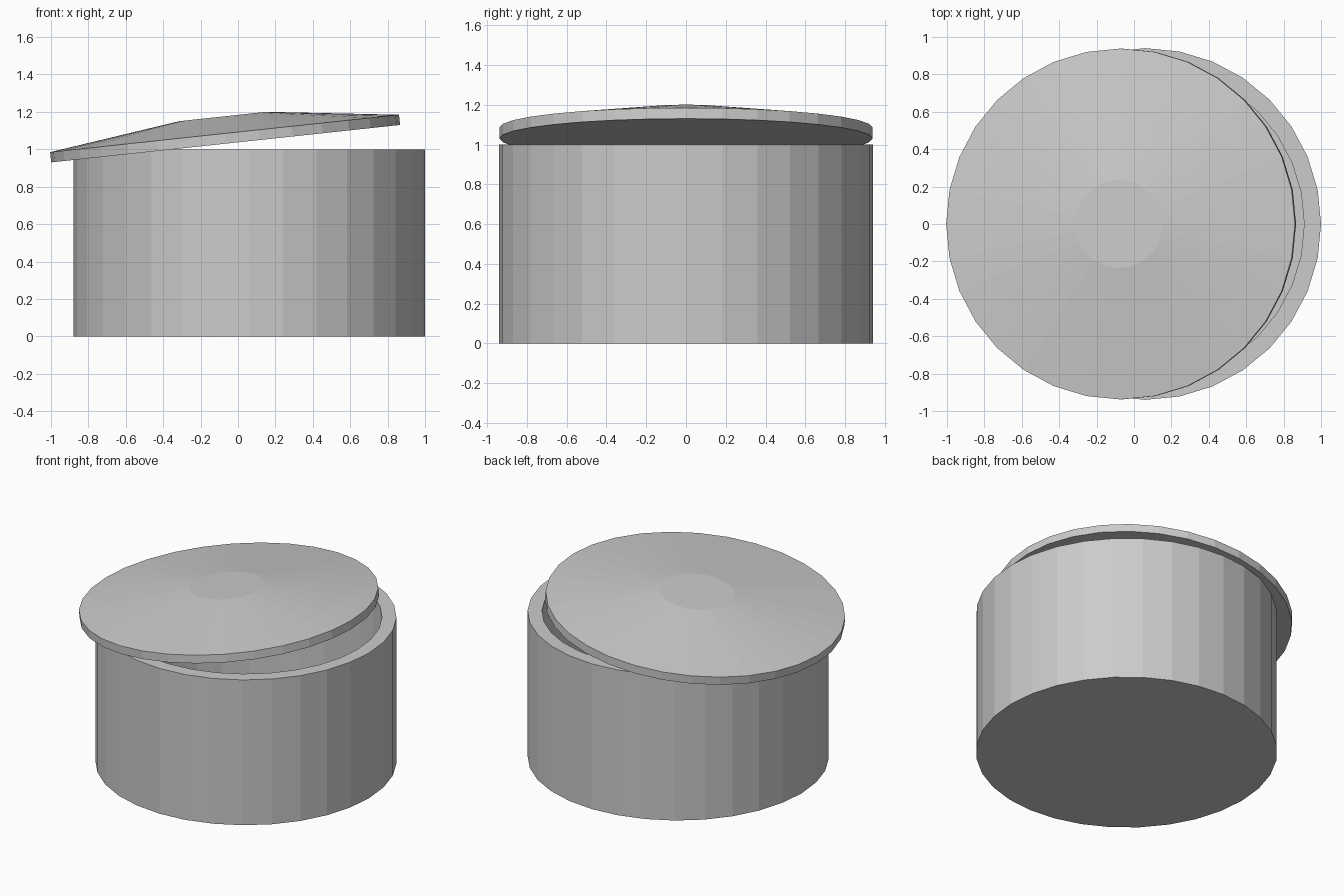
import bpy, bmesh
from math import sin, cos, pi, atan2

if "Cube" in bpy.data.objects:
    bpy.data.objects.remove(bpy.data.objects["Cube"])

SIDES = 32


def lathe(name, profile, location=(0, 0, 0), tilt=0.0):
    """Revolve (radius, z) points about z; the first and last rings get flat caps."""
    bm = bmesh.new()
    rings = [[bm.verts.new((r * cos(2 * pi * i / SIDES), r * sin(2 * pi * i / SIDES), z))
              for i in range(SIDES)] for r, z in profile]
    for a, b in zip(rings, rings[1:]):
        for i in range(SIDES):
            j = (i + 1) % SIDES
            bm.faces.new((a[i], a[j], b[j], b[i]))
    bm.faces.new(rings[0][::-1])
    bm.faces.new(rings[-1])
    bmesh.ops.recalc_face_normals(bm, faces=bm.faces)
    mesh = bpy.data.meshes.new(name)
    bm.to_mesh(mesh)
    bm.free()
    obj = bpy.data.objects.new(name, mesh)
    obj.location = location
    obj.rotation_euler.y = tilt
    bpy.context.collection.objects.link(obj)
    return obj


# Hollow round container: outer wall, rim, inner wall, floor
lathe("container", [(0.94, 0), (0.94, 1.0), (0.85, 1.0), (0.85, 0.09)],
      location=(0.06, 0, 0))

# Loose lid: thin edge and a shallow cone up to a flat centre, resting askew
lathe("lid", [(0.938, 0), (0.938, 0.055), (0.235, 0.146)],
      location=(-0.066, 0, 1.03), tilt=-atan2(0.2, 1.865))
